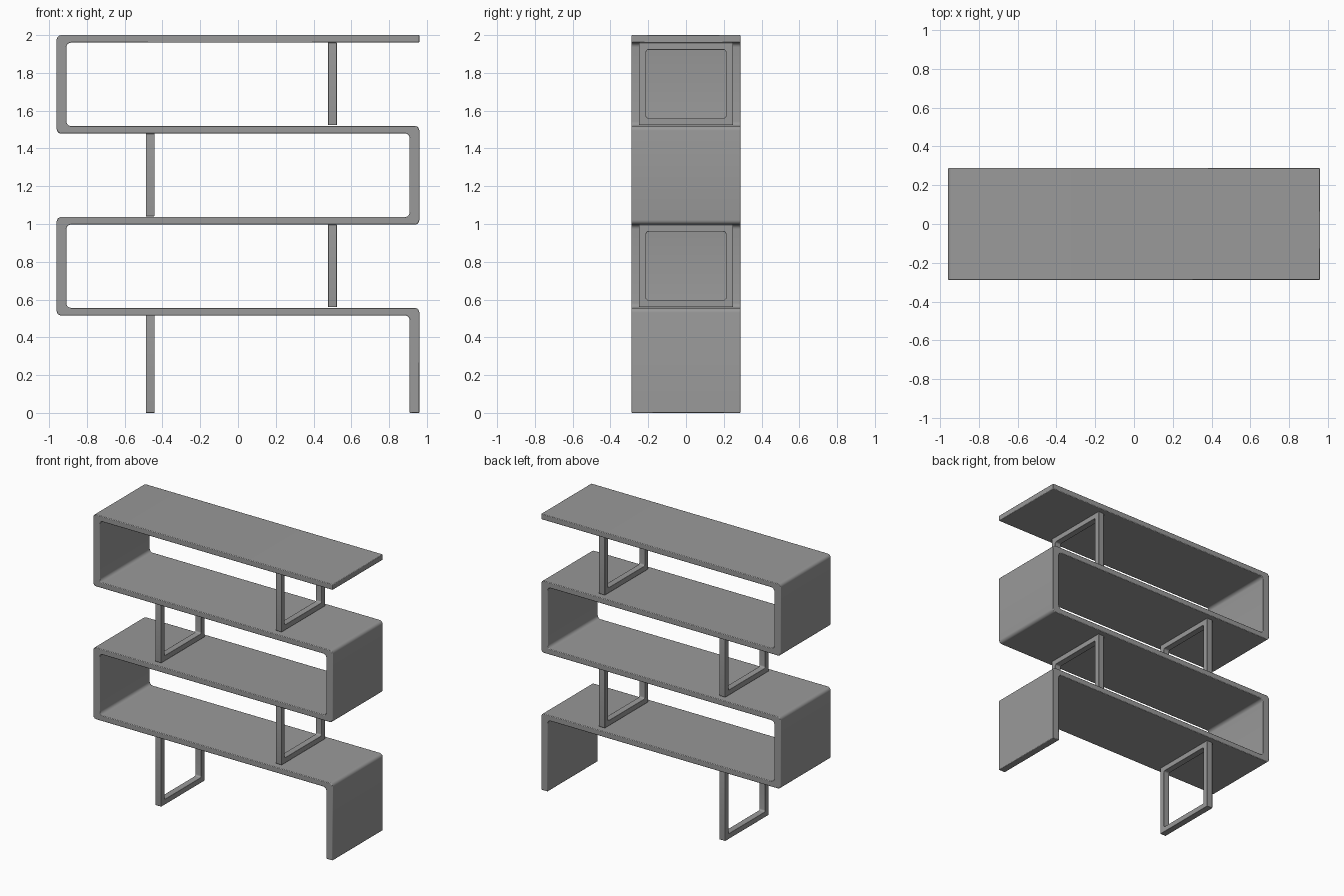
import bpy
import bmesh
import math
from mathutils import Vector

cube = bpy.data.objects.get("Cube")
if cube:
    bpy.data.objects.remove(cube, do_unlink=True)

GREY = (0.32, 0.32, 0.32, 1)
mat = bpy.data.materials.new("matte grey")
mat.use_nodes = True
mat.diffuse_color = GREY
mat.node_tree.nodes["Principled BSDF"].inputs["Base Color"].default_value = GREY


def rounded(points, radius, steps=5):
    """Replace each outline corner by a curve; a radius of 0 keeps it sharp."""
    out = []
    for i, p in enumerate(points):
        p = Vector(p)
        r = radius(i)
        if not r:
            out.append(p)
            continue
        a = p + (Vector(points[i - 1]) - p).normalized() * r
        b = p + (Vector(points[(i + 1) % len(points)]) - p).normalized() * r
        centre = a + b - p
        for k in range(steps + 1):
            t = math.pi / 2 * k / steps
            out.append(centre + (a - centre) * math.cos(t) + (b - centre) * math.sin(t))
    return out


def finish(name, bm, bevel):
    bmesh.ops.recalc_face_normals(bm, faces=bm.faces)
    mesh = bpy.data.meshes.new(name)
    bm.to_mesh(mesh)
    bm.free()
    mesh.materials.append(mat)
    ob = bpy.data.objects.new(name, mesh)
    bpy.context.collection.objects.link(ob)
    mod = ob.modifiers.new("soft edges", "BEVEL")
    mod.width = bevel
    mod.segments = 2
    mod.limit_method = "ANGLE"
    mod.angle_limit = math.radians(50)
    bpy.ops.object.select_all(action="DESELECT")
    ob.select_set(True)
    bpy.context.view_layer.objects.active = ob
    bpy.ops.object.shade_smooth_by_angle(angle=math.radians(35))


# Serpentine body: four shelves joined by alternating side walls
W, WALL, T, DEPTH = 0.96, 0.052, 0.04, 0.288
TOPS = [2.0, 1.519, 1.037, 0.556]
inner = W - WALL
lower = [t - T for t in TOPS]
outline = [(W, TOPS[0]), (-W, TOPS[0]), (-W, lower[1]), (inner, lower[1]),
           (inner, TOPS[2]), (-W, TOPS[2]), (-W, lower[3]), (inner, lower[3]),
           (inner, 0), (W, 0), (W, TOPS[3]), (-inner, TOPS[3]),
           (-inner, lower[2]), (W, lower[2]), (W, TOPS[1]), (-inner, TOPS[1]),
           (-inner, lower[0]), (W, lower[0])]
free_ends = {0, 8, 9, len(outline) - 1}
bm = bmesh.new()
path = rounded(outline, lambda i: 0 if i in free_ends else 0.024)
face = bm.faces.new([bm.verts.new((p.x, -DEPTH, p.y)) for p in path])
ext = bmesh.ops.extrude_face_region(bm, geom=[face])
bmesh.ops.translate(bm, vec=(0, 2 * DEPTH, 0),
                    verts=[v for v in ext["geom"] if isinstance(v, bmesh.types.BMVert)])
finish("serpentine_shelves", bm, 0.004)


# Open rectangular support frames
def support(name, x, z0, z1):
    half, bar, thick = 0.249, 0.038, 0.023

    def rect(inset, r):
        h = half - inset
        return rounded([(-h, z0 + inset), (h, z0 + inset), (h, z1 - inset), (-h, z1 - inset)],
                       lambda i: r)

    bm = bmesh.new()
    rings = [[bm.verts.new((x + s * thick, p.x, p.y)) for p in loop]
             for loop, s in ((rect(0, 0.004), -1), (rect(0, 0.004), 1),
                             (rect(bar, 0.012), 1), (rect(bar, 0.012), -1))]
    n = len(rings[0])
    for a, b in zip(rings, rings[1:] + rings[:1]):
        for k in range(n):
            m = (k + 1) % n
            bm.faces.new((a[k], a[m], b[m], b[k]))
    finish(name, bm, 0.002)


GAP = 0.004
support("top_support", 0.5, TOPS[1] + GAP, lower[0])
support("upper_middle_support", -0.465, TOPS[2] + GAP, lower[1])
support("lower_middle_support", 0.5, TOPS[3] + GAP, lower[2])
support("floor_support", -0.465, 0, lower[3])
